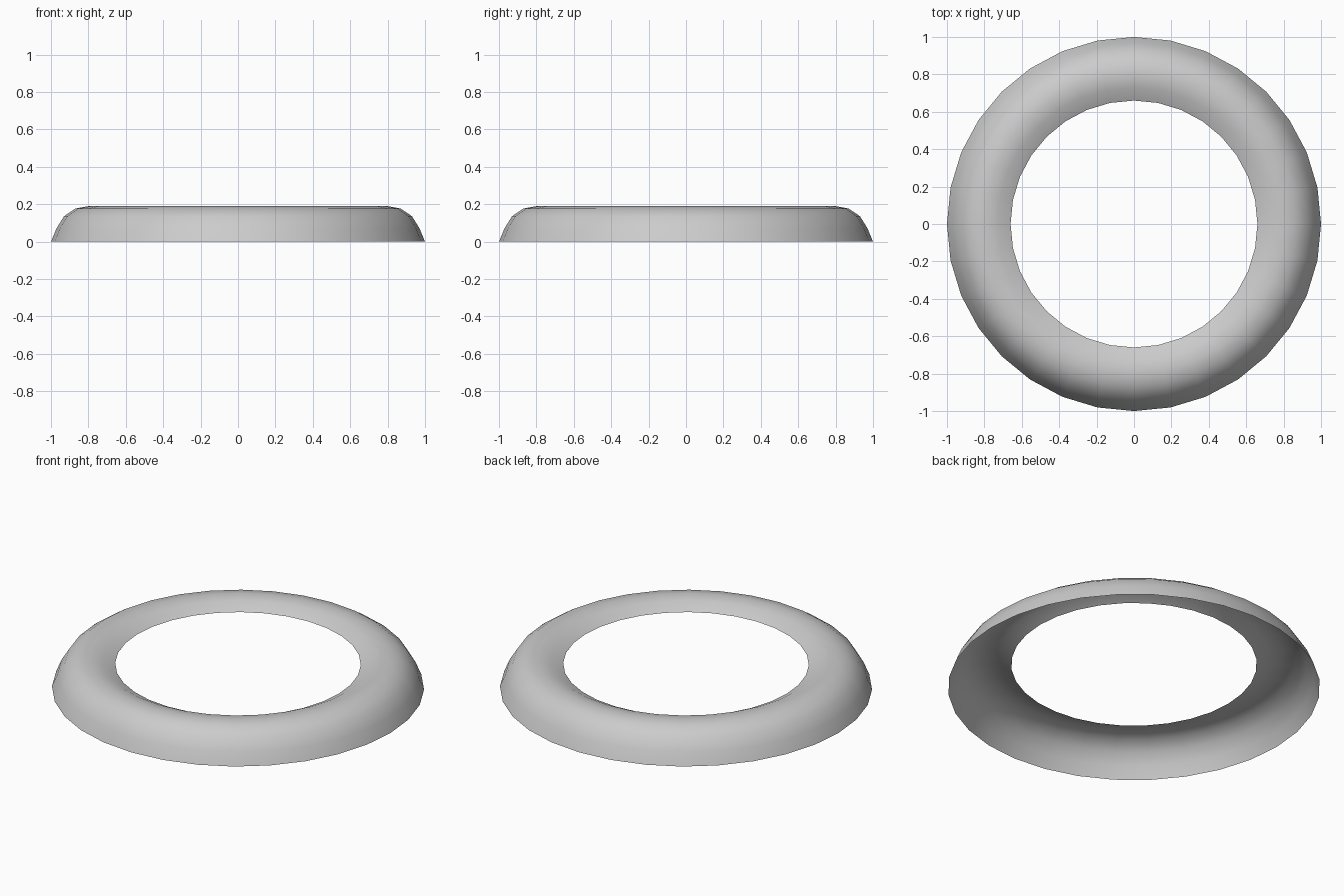
import bpy, bmesh, math

if "Cube" in bpy.data.objects:
    bpy.data.objects.remove(bpy.data.objects["Cube"])

SIDES = 32
# Cross-section (radius, height): outer foot, over the crest, down to inner rim
PROFILE = [(1.0, 0.0), (0.97, 0.072), (0.93, 0.136), (0.87, 0.177),
           (0.80, 0.19), (0.73, 0.177), (0.66, 0.142)]

# Open-bottomed ring shell, lathed from the cross-section
bm = bmesh.new()
rings = []
for r, z in PROFILE:
    rings.append([bm.verts.new((r * math.cos(2 * math.pi * i / SIDES),
                                r * math.sin(2 * math.pi * i / SIDES), z))
                  for i in range(SIDES)])
for a, b in zip(rings, rings[1:]):
    for i in range(SIDES):
        j = (i + 1) % SIDES
        f = bm.faces.new((a[i], a[j], b[j], b[i]))
        f.smooth = True

mesh = bpy.data.meshes.new("ring_shell")
bm.to_mesh(mesh)
bm.free()
ring = bpy.data.objects.new("ring_shell", mesh)
bpy.context.collection.objects.link(ring)
